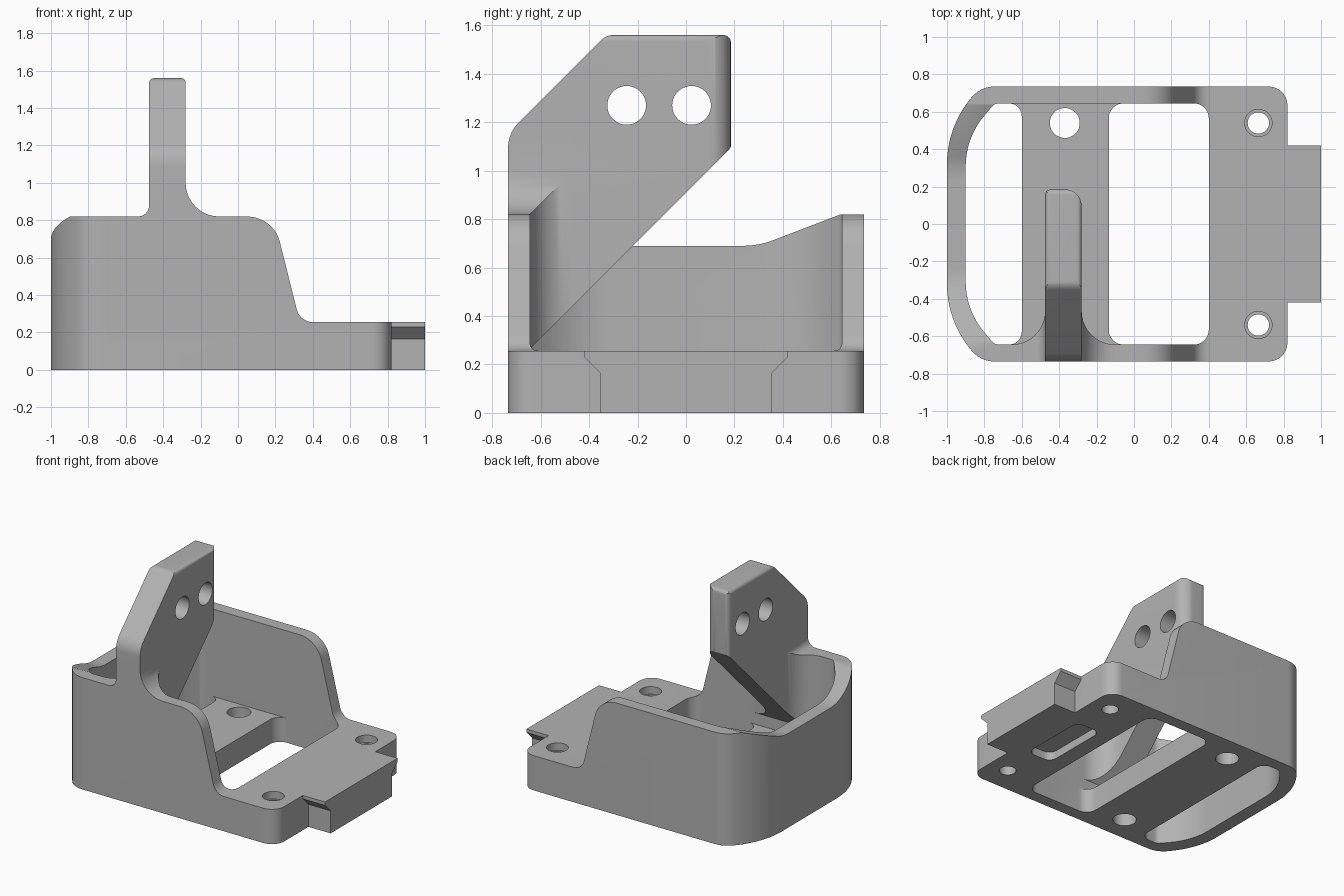
import bpy, bmesh, math
from mathutils import Vector

cube = bpy.data.objects.get("Cube")
if cube:
    bpy.data.objects.remove(cube)


def rounded(points, steps=10):
    """Replace each corner (a, b, radius) of an outline by an arc."""
    out = []
    for i, p in enumerate(points):
        c = Vector(p[:2])
        if len(p) < 3:
            out.append(c)
            continue
        u = (Vector(points[i - 1][:2]) - c).normalized()
        v = (Vector(points[(i + 1) % len(points)][:2]) - c).normalized()
        half = u.angle(v) / 2
        start = c + u * (p[2] / math.tan(half))
        end = c + v * (p[2] / math.tan(half))
        centre = c + (u + v).normalized() * (p[2] / math.sin(half))
        a, b = start - centre, end - centre
        sweep = a.angle(b)
        for k in range(steps + 1):
            t = k / steps
            out.append(centre + (a * math.sin((1 - t) * sweep) + b * math.sin(t * sweep)) / math.sin(sweep))
    return out


def prism(name, points, axis, lo, hi):
    """Extrude a rounded outline along x (yz outline), y (xz) or z (xy)."""
    place = {"x": lambda a, b, h: (h, a, b),
             "y": lambda a, b, h: (a, h, b),
             "z": lambda a, b, h: (a, b, h)}[axis]
    bm = bmesh.new()
    outline = rounded(points)
    rings = [[bm.verts.new(place(p.x, p.y, h)) for p in outline] for h in (lo, hi)]
    for ring in rings:
        bm.faces.new(ring)
    n = len(outline)
    for i in range(n):
        j = (i + 1) % n
        bm.faces.new((rings[0][i], rings[0][j], rings[1][j], rings[1][i]))
    bmesh.ops.recalc_face_normals(bm, faces=bm.faces)
    mesh = bpy.data.meshes.new(name)
    bm.to_mesh(mesh)
    bm.free()
    obj = bpy.data.objects.new(name, mesh)
    bpy.context.collection.objects.link(obj)
    return obj


def drill(name, a, b, radius, axis, lo, hi, sides=40):
    turn = 2 * math.pi / sides
    ring = [(a + radius * math.cos(i * turn), b + radius * math.sin(i * turn)) for i in range(sides)]
    return prism(name, ring, axis, lo, hi)


def combine(obj, tool, operation):
    """Apply a boolean and remove the tool."""
    mod = obj.modifiers.new("boolean", "BOOLEAN")
    mod.operation, mod.solver, mod.object = operation, "EXACT", tool
    graph = bpy.context.evaluated_depsgraph_get()
    mesh = bpy.data.meshes.new_from_object(obj.evaluated_get(graph))
    obj.modifiers.clear()
    obj.data = mesh
    bpy.data.objects.remove(tool)


def mirrored(half):
    """Close a half outline across the first coordinate axis (y to -y)."""
    return half + [(p[0], -p[1], *p[2:]) for p in reversed(half)]


def mirrored_side(half):
    """Close a half yz outline by mirroring y."""
    return half + [(-p[0], *p[1:]) for p in reversed(half)]


WALL, INNER, FLOOR, RIM = 0.735, 0.645, 0.255, 0.82

# Housing outline with a curved end, and the undercut tab
housing = prism("bracket_housing", mirrored([
    (-1, 0.52, 0.55), (-0.82, WALL, 0.16), (0.82, WALL, 0.1)]), "z", -0.2, 1)
combine(housing, prism("tab", mirrored_side([
    (0.355, -0.1), (0.355, 0.165), (0.42, 0.23), (0.42, 0.5)]), "x", 0.6, 1), "UNION")

# Height of the walls seen from the front, then from the side
combine(housing, prism("front_profile", [
    (-1.2, 0), (1.2, 0), (1.2, FLOOR), (0.331, FLOOR, 0.09),
    (0.19, RIM, 0.18), (-1.2, RIM)], "y", -1, 1), "INTERSECT")
combine(housing, prism("side_profile", mirrored_side([
    (0.9, -0.1), (0.9, 0.9), (0.66, 0.828), (0.3, 0.69, 0.35)]), "x", -1.2, 1.2), "INTERSECT")

# Cavity down to the bridge, and the two floor openings
curve = [(-0.9, 0.46, 0.42), (-0.745, INNER, 0.05)]
combine(housing, prism("cavity", mirrored(curve + [(0.4, INNER, 0.08)]), "z", 0.18, 1.2), "DIFFERENCE")
combine(housing, prism("end_opening", mirrored(curve + [(-0.6, INNER, 0.07)]), "z", -0.2, 0.3), "DIFFERENCE")
combine(housing, prism("main_opening", mirrored([
    (-0.135, INNER, 0.08), (0.4, INNER, 0.08)]), "z", -0.2, 0.3), "DIFFERENCE")

# Screw holes and the pocket under the floor
for y in (-0.54, 0.54):
    combine(housing, drill("floor_hole", 0.665, y, 0.057, "z", -0.2, 0.5), "DIFFERENCE")
    combine(housing, drill("counterbore", 0.665, y, 0.073, "z", 0.2, 0.5), "DIFFERENCE")
    combine(housing, drill("bridge_hole", -0.37, y, 0.08, "z", -0.2, 0.22), "DIFFERENCE")
combine(housing, prism("pocket", mirrored([
    (0.52, 0.26, 0.06), (0.72, 0.26, 0.06)]), "z", -0.2, 0.06), "DIFFERENCE")

# Upright fin: plan, front and side profiles intersected, fillets included
LEFT, RIGHT, TOP = -0.475, -0.28, 1.56
fin = prism("fin", [
    (LEFT, 0.185, 0.03), (RIGHT, 0.185, 0.09), (RIGHT, -INNER, 0.18), (0, -INNER),
    (0, -WALL), (-0.7, -WALL), (-0.7, -INNER), (LEFT, -INNER, 0.18)], "z", 0, 1.8)
combine(fin, prism("fin_front", [
    (-1.2, -0.2), (1.2, -0.2), (1.2, RIM), (RIGHT, RIM, 0.18), (RIGHT, TOP, 0.025),
    (LEFT, TOP, 0.025), (LEFT, RIM, 0.06), (-1.2, RIM)], "y", -1, 1), "INTERSECT")
combine(fin, prism("fin_side", [
    (-WALL, 0.175), (-WALL, 1.155, 0.15), (-0.33, TOP, 0.07),
    (0.185, TOP, 0.03), (0.185, 1.095, 0.02)], "x", -1, 1), "INTERSECT")
for y in (-0.245, 0.023):
    combine(fin, drill("fin_hole", y, 1.27, 0.08, "x", -1, 1), "DIFFERENCE")
combine(housing, fin, "UNION")

# Colour and shading
grey = bpy.data.materials.new("plain_grey")
grey.use_nodes = True
colour = (0.45, 0.45, 0.45, 1)
grey.diffuse_color = colour
grey.node_tree.nodes["Principled BSDF"].inputs["Base Color"].default_value = colour
housing.data.materials.clear()
housing.data.materials.append(grey)
for face in housing.data.polygons:
    face.material_index = 0
bpy.ops.object.select_all(action="DESELECT")
housing.select_set(True)
bpy.context.view_layer.objects.active = housing
bpy.ops.object.shade_smooth_by_angle(angle=math.radians(30))
